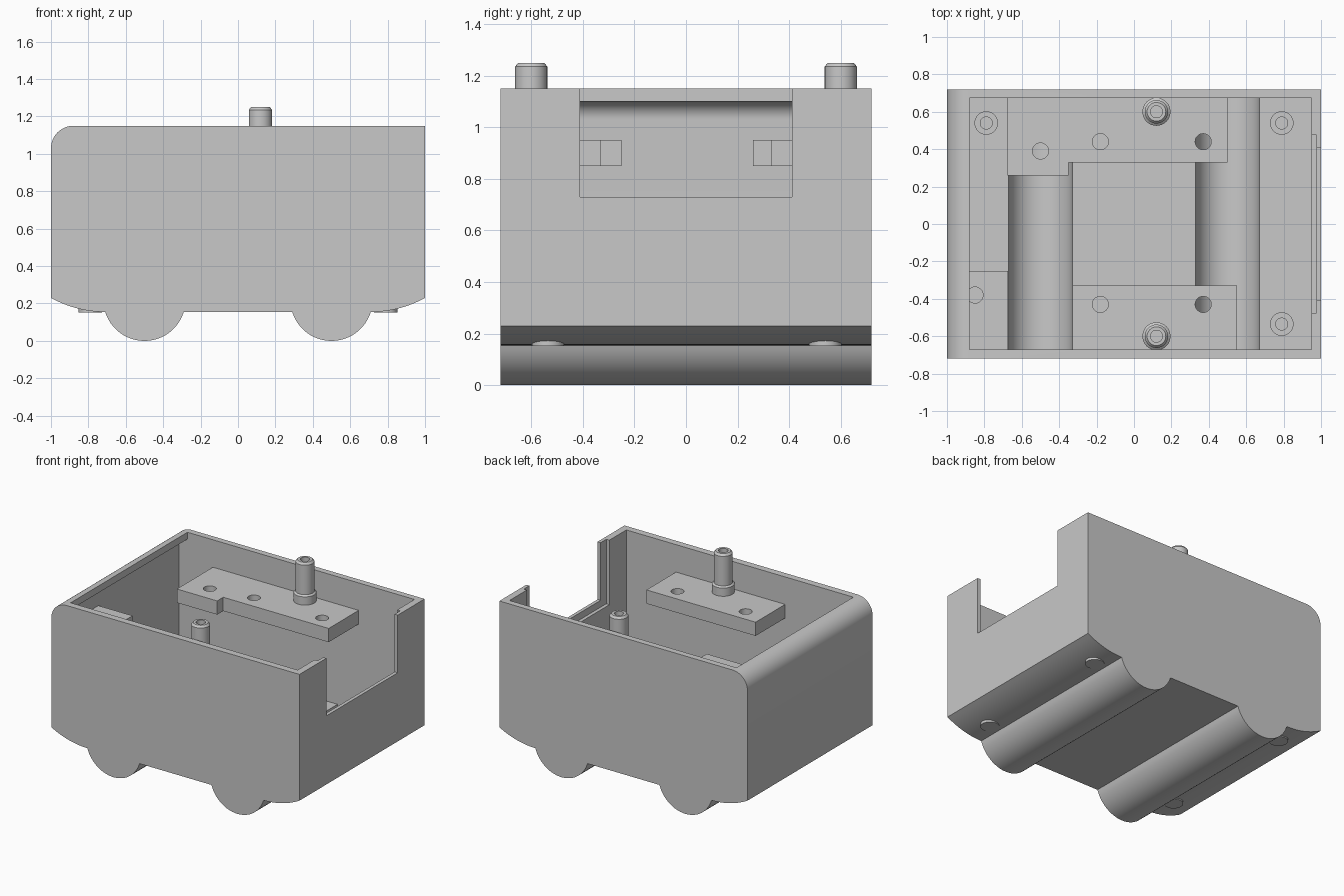
import bpy, bmesh, math
from mathutils import Vector, Matrix

cube = bpy.data.objects.get("Cube")
if cube:
    bpy.data.objects.remove(cube, do_unlink=True)

grey = bpy.data.materials.new("plain grey")
grey.use_nodes = True
colour = (0.58, 0.58, 0.58, 1)
grey.diffuse_color = colour
grey.node_tree.nodes["Principled BSDF"].inputs["Base Color"].default_value = colour


def arc(cx, cy, r, start, end, n=24):
    angles = [math.radians(start + (end - start) * i / n) for i in range(n + 1)]
    return [(cx + r * math.cos(a), cy + r * math.sin(a)) for a in angles]


def finish(name, bm):
    bmesh.ops.remove_doubles(bm, verts=bm.verts, dist=0.0002)
    bmesh.ops.recalc_face_normals(bm, faces=bm.faces)
    mesh = bpy.data.meshes.new(name)
    bm.to_mesh(mesh)
    bm.free()
    mesh.materials.append(grey)
    obj = bpy.data.objects.new(name, mesh)
    bpy.context.collection.objects.link(obj)
    return obj


def prism(name, outline, low, high, axis="z"):
    """Extrude an outline: xz outline along y, or xy outline along z."""
    place = (lambda p: (p[0], low, p[1])) if axis == "y" else (lambda p: (p[0], p[1], low))
    move = Vector((0, high - low, 0)) if axis == "y" else Vector((0, 0, high - low))
    bm = bmesh.new()
    face = bm.faces.new([bm.verts.new(place(p)) for p in outline])
    new = bmesh.ops.extrude_face_region(bm, geom=[face])["geom"]
    bmesh.ops.translate(bm, vec=move, verts=[v for v in new if isinstance(v, bmesh.types.BMVert)])
    return finish(name, bm)


def rect(x0, x1, y0, y1):
    return [(x0, y0), (x1, y0), (x1, y1), (x0, y1)]


def lathe(name, profile, x, y):
    """Turn an (r, z) profile about a vertical axis at x, y."""
    bm = bmesh.new()
    verts = [bm.verts.new((r, 0, z)) for r, z in profile]
    edges = [bm.edges.new(pair) for pair in zip(verts, verts[1:])]
    bmesh.ops.spin(bm, geom=verts + edges, axis=(0, 0, 1), cent=(0, 0, 0),
                   angle=math.tau, steps=32)
    bmesh.ops.translate(bm, vec=(x, y, 0), verts=bm.verts)
    return finish(name, bm)


def cut(obj, cutters):
    for c in cutters:
        c.hide_render = True
        mod = obj.modifiers.new("cut", "BOOLEAN")
        mod.operation, mod.solver, mod.object = "DIFFERENCE", "EXACT", c
    bpy.context.view_layer.update()
    result = obj.evaluated_get(bpy.context.evaluated_depsgraph_get())
    mesh = bpy.data.meshes.new_from_object(result)
    obj.modifiers.clear()
    obj.data = mesh
    for c in cutters:
        bpy.data.objects.remove(c, do_unlink=True)


# Outer shell: two round bulges below, one rounded top edge
half = arc(0.5, 0.22, 0.22, 197.2, 342.8) + arc(0.71, 0.753, 0.598, -90, -61, 10)[1:]
outline = [(-x, z) for x, z in reversed(half)] + half
outline += [(1, 1.15)] + arc(-0.88, 1.03, 0.12, 90, 180, 12)
body = prism("body_shell", outline, -0.72, 0.72, "y")

# Cavity with two troughs in the floor and a lip under the rounded edge
FLOOR = 0.22
hollow = arc(-0.88, 1.03, 0.07, 90, 180, 12) + [(-0.95, FLOOR)]
for x in (-0.5, 0.5):
    hollow += arc(x, FLOOR, 0.17, 180, 360)
hollow += [(0.95, FLOOR), (0.95, 1.3), (-0.88, 1.3)]
cavity = prism("cavity_cutter", hollow, -0.67, 0.675, "y")

# Window in the end wall, with a wider rebate on the inside
window = prism("window_cutter", rect(0.9, 1.1, -0.41, 0.41), 0.73, 1.3)
rebate = prism("rebate_cutter", rect(0.9, 0.975, -0.475, 0.475), 0.68, 1.3)
cut(body, [cavity, window, rebate])

# Mounting plates with drilled holes
plates = {
    "back_plate": ([(-0.675, 0.26), (-0.35, 0.26), (-0.35, 0.33), (0.5, 0.33),
                    (0.5, 0.69), (-0.675, 0.69)],
                   [(-0.5, 0.39), (-0.18, 0.44), (0.37, 0.44)]),
    "front_plate": (rect(-0.33, 0.55, -0.69, -0.33), [(-0.18, -0.43), (0.37, -0.43)]),
    "corner_plate": (rect(-0.97, -0.675, -0.69, -0.25), [(-0.85, -0.38)]),
}
for name, (shape, holes) in plates.items():
    plate = prism(name, shape, 0.85, 0.95)
    cut(plate, [prism("hole_cutter", arc(x, y, 0.043, 0, 348.75, 31), 0.8, 1.0)
                for x, y in holes])

# Tall hollow posts on a collar
post = [(0, 0.86), (0.075, 0.86), (0.075, 1.01), (0.0625, 1.02), (0.0625, 1.235),
        (0.05, 1.25), (0.032, 1.25), (0.032, 1.05), (0, 1.05)]
for side, y in (("front", -0.6), ("back", 0.6)):
    lathe(side + "_post", post, 0.12, y)

# Short screw bosses through the floor corners
boss = [(0, 0.153), (0.063, 0.153), (0.063, 0.32), (0.032, 0.32), (0.032, 0.23), (0, 0.23)]
for end, x in (("right", -0.79), ("left", 0.79)):
    for side, y in (("front", -0.535), ("back", 0.54)):
        lathe(f"{side}_{end}_boss", boss, x, y)

# Smooth the curved surfaces, keep corners sharp
bpy.ops.object.select_all(action="DESELECT")
for obj in bpy.context.scene.objects:
    if obj.type == "MESH":
        obj.select_set(True)
        bpy.context.view_layer.objects.active = obj
bpy.ops.object.shade_smooth_by_angle(angle=math.radians(25))
